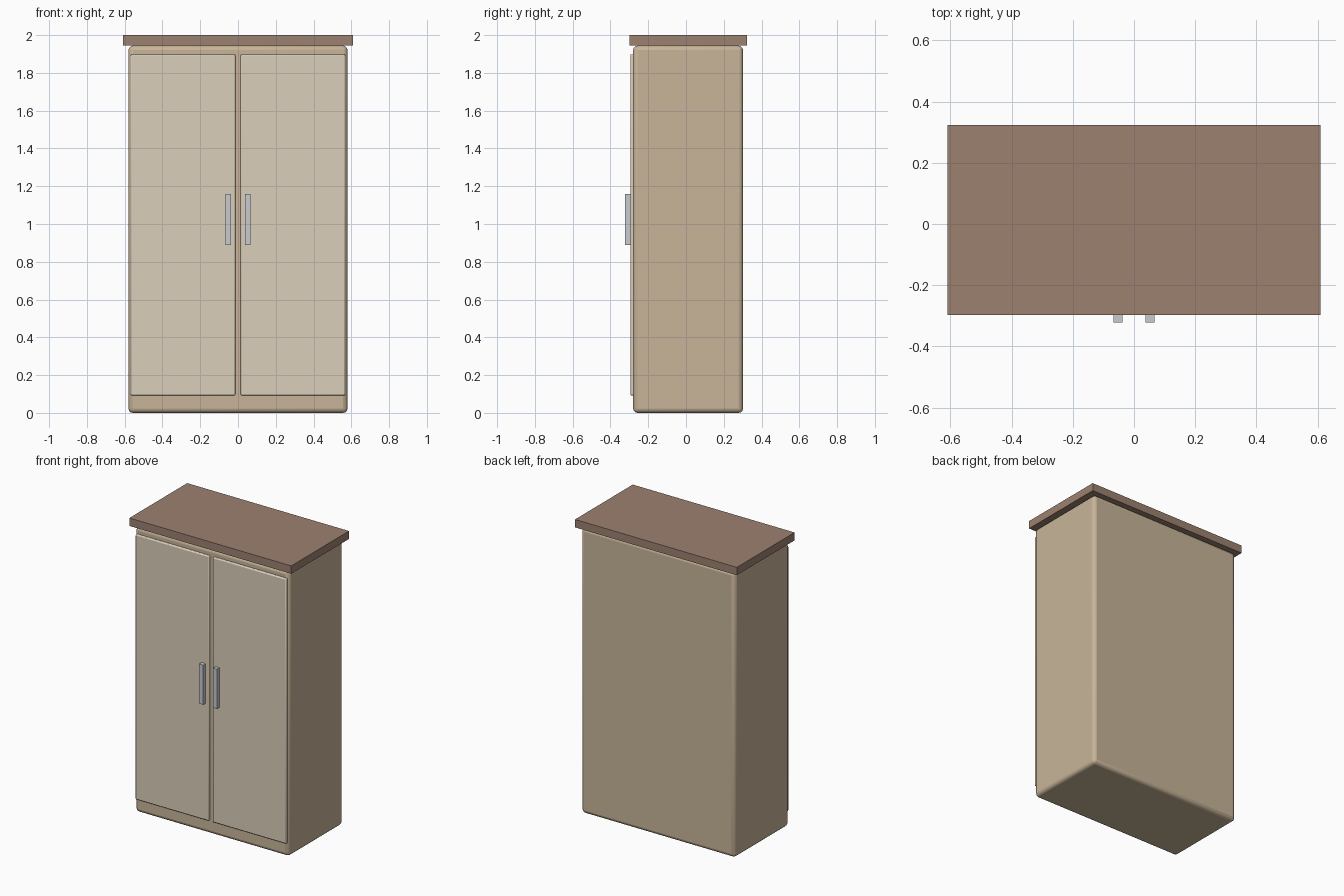
import bpy
import math

if "Cube" in bpy.data.objects:
    bpy.data.objects.remove(bpy.data.objects["Cube"])


def material(name, rgb):
    m = bpy.data.materials.new(name)
    m.diffuse_color = (*rgb, 1)
    m.use_nodes = True
    m.node_tree.nodes["Principled BSDF"].inputs["Base Color"].default_value = m.diffuse_color
    return m


body_wood = material("body_wood", (0.58, 0.46, 0.32))
door_paint = material("door_paint", (0.70, 0.62, 0.49))
top_wood = material("top_wood", (0.33, 0.22, 0.16))
metal = material("handle_metal", (0.58, 0.60, 0.63))


def box(name, lo, hi, mat, bevel=0, segments=3):
    """Box between two corners, optionally with rounded edges."""
    bpy.ops.mesh.primitive_cube_add(size=1, location=[(a + b) / 2 for a, b in zip(lo, hi)])
    ob = bpy.context.object
    ob.name = name
    ob.scale = [b - a for a, b in zip(lo, hi)]
    bpy.ops.object.transform_apply(location=False, rotation=False, scale=True)
    ob.data.materials.append(mat)
    if bevel:
        mod = ob.modifiers.new("rounded_edges", "BEVEL")
        mod.width = bevel
        mod.segments = segments
        bpy.ops.object.shade_smooth_by_angle(angle=math.radians(35))
    return ob


# Carcass and overhanging top
box("cabinet_body", (-0.58, -0.28, 0), (0.58, 0.302, 1.944), body_wood, 0.024)
box("top_board", (-0.61, -0.298, 1.946), (0.61, 0.324, 2.0), top_wood)

# Door and handle on each side
for side, s in (("left", -1), ("right", 1)):
    x0, x1 = sorted((s * 0.014, s * 0.568))
    box(side + "_door", (x0, -0.295, 0.092), (x1, -0.271, 1.898), door_paint, 0.007, 2)
    x0, x1 = sorted((s * 0.037, s * 0.067))
    box(side + "_handle", (x0, -0.322, 0.89), (x1, -0.292, 1.16), metal)
